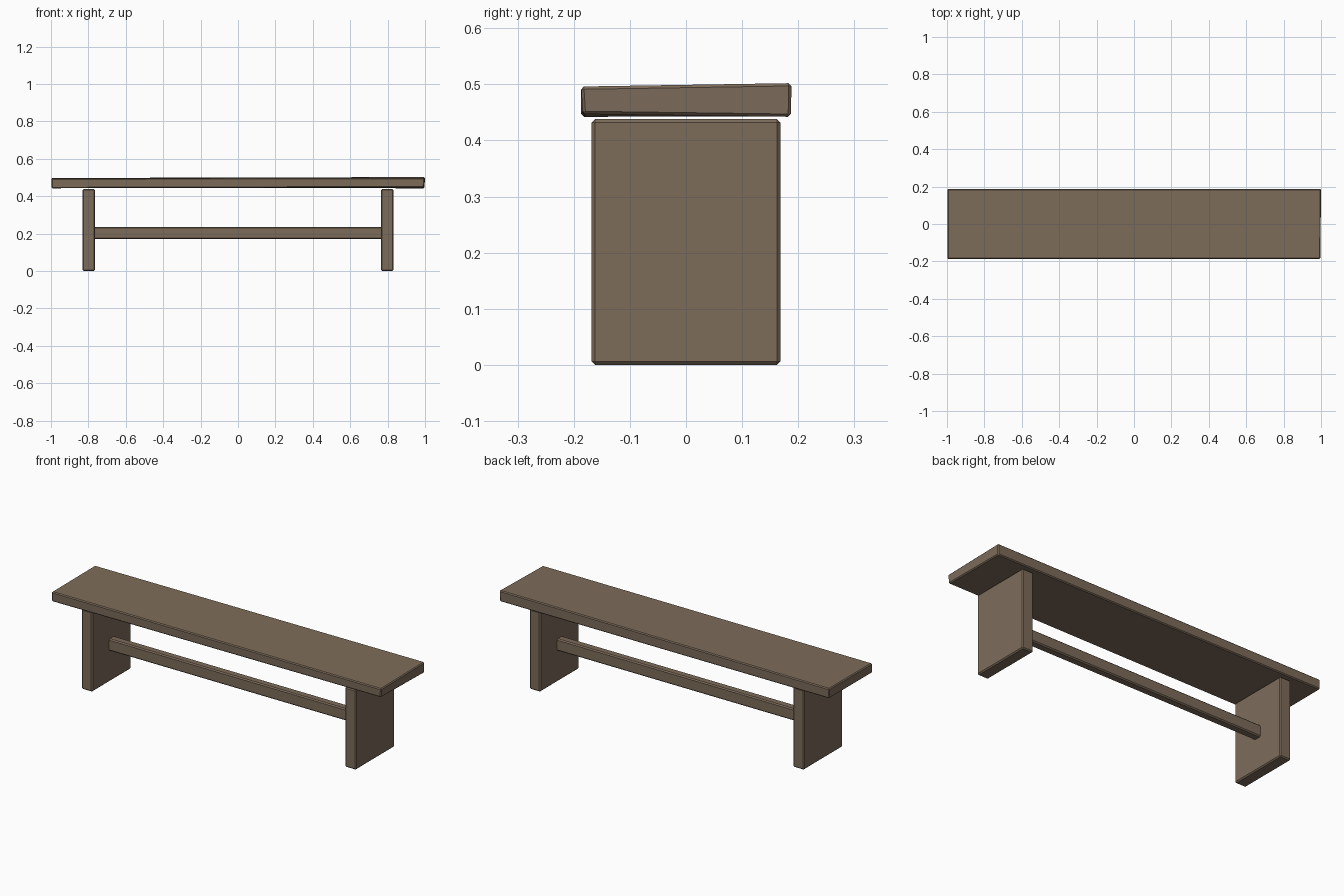
import bpy
import bmesh
from mathutils import Vector

if "Cube" in bpy.data.objects:
    bpy.data.objects.remove(bpy.data.objects["Cube"])

wood = bpy.data.materials.new("brown wood")
wood.diffuse_color = (0.205, 0.150, 0.102, 1.0)
wood.use_nodes = True
wood.node_tree.nodes["Principled BSDF"].inputs["Base Color"].default_value = wood.diffuse_color


def plank(name, center, size, bevel, nudges=None):
    """Chamfered flat-shaded board; nudges shift single corners by their signs."""
    bm = bmesh.new()
    bmesh.ops.create_cube(bm, size=1.0)
    for v in bm.verts:
        key = tuple(1 if c > 0 else -1 for c in v.co)
        v.co = Vector([c * s for c, s in zip(v.co, size)])
        v.co += Vector((nudges or {}).get(key, (0, 0, 0)))
    bmesh.ops.bevel(bm, geom=bm.edges[:], offset=bevel, segments=1,
                    affect='EDGES', profile=0.5)
    bmesh.ops.recalc_face_normals(bm, faces=bm.faces[:])
    mesh = bpy.data.meshes.new(name)
    bm.to_mesh(mesh)
    bm.free()
    mesh.materials.append(wood)
    obj = bpy.data.objects.new(name, mesh)
    obj.location = center
    bpy.context.collection.objects.link(obj)
    return obj


# Seat board, slightly uneven as if hand cut
plank("seat", (0, 0, 0.4695), (1.995, 0.374, 0.055), 0.005, {
    (-1, -1, 1): (0, 0, -0.002),
    (1, -1, 1): (0, 0, -0.001),
    (1, 1, 1): (0.002, 0.001, 0.005),
    (1, -1, -1): (-0.003, 0.003, 0.005),
    (-1, 1, -1): (0, 0, 0.001),
})

# Slab legs at both ends
for side, label in ((-1, "left"), (1, "right")):
    plank(label + "_leg", (side * 0.798, 0, 0.219), (0.066, 0.336, 0.438), 0.006)

# Stretcher rail between the legs
plank("stretcher", (0, 0, 0.203), (1.54, 0.045, 0.065), 0.006)
